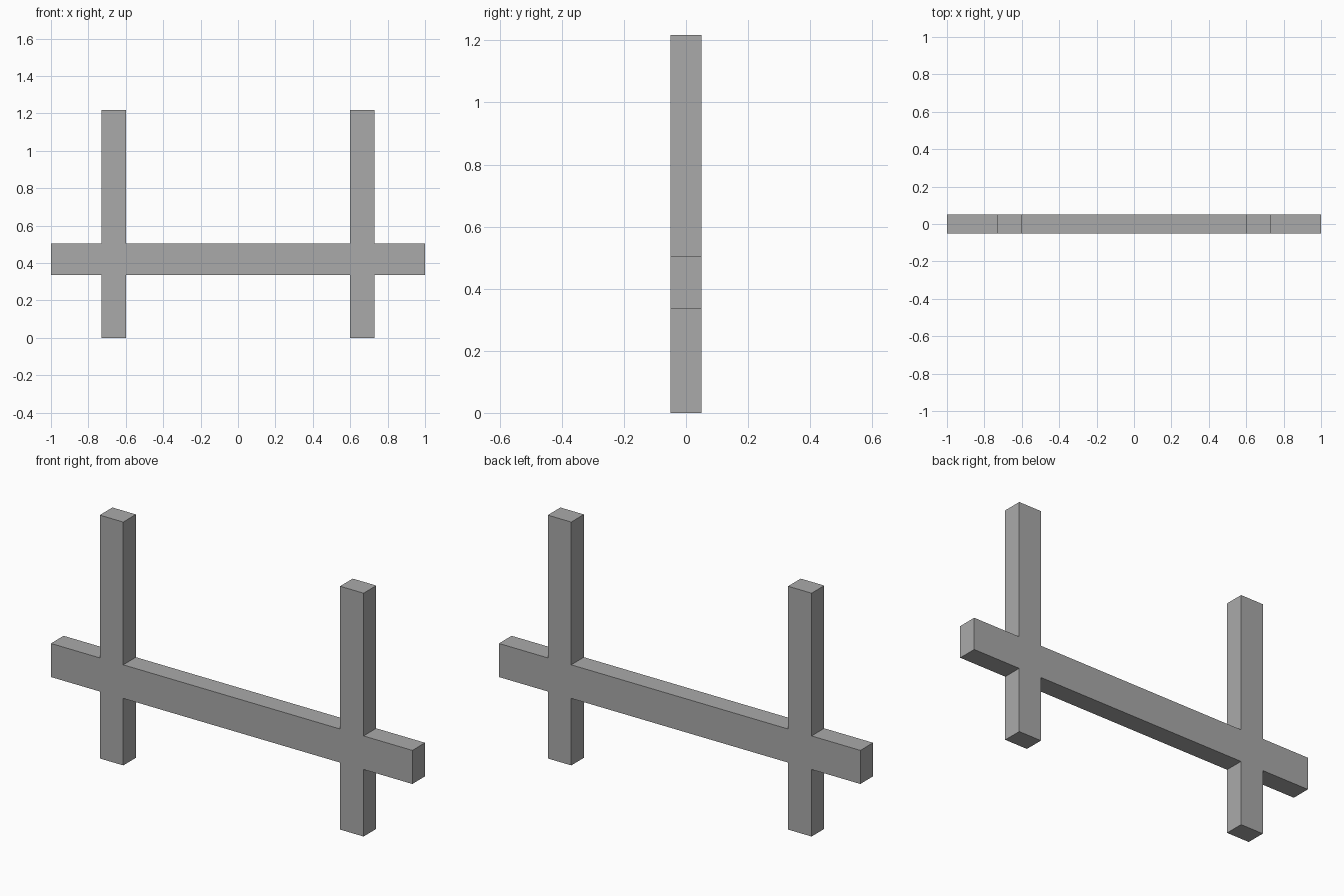
import bpy
import bmesh

cube = bpy.data.objects.get("Cube")
if cube:
    bpy.data.objects.remove(cube, do_unlink=True)

# Plain grey material
GREY = (0.4, 0.4, 0.4, 1.0)
mat = bpy.data.materials.new("plain grey")
mat.use_nodes = True
mat.diffuse_color = GREY
mat.node_tree.nodes["Principled BSDF"].inputs["Base Color"].default_value = GREY

# Front outline divided into cells: one rail row crossed by two post columns
DEPTH = 0.1
x_cuts = [-1.0, -0.73, -0.6, 0.6, 0.73, 1.0]
z_cuts = [0.0, 0.335, 0.503, 1.217]
RAIL_ROW = 1
POST_COLUMNS = (1, 3)

bm = bmesh.new()
for i, (x0, x1) in enumerate(zip(x_cuts, x_cuts[1:])):
    for j, (z0, z1) in enumerate(zip(z_cuts, z_cuts[1:])):
        if j == RAIL_ROW or i in POST_COLUMNS:
            corners = [(x0, z0), (x1, z0), (x1, z1), (x0, z1)]
            bm.faces.new([bm.verts.new((x, -DEPTH / 2, z)) for x, z in corners])
bmesh.ops.remove_doubles(bm, verts=bm.verts, dist=0.0001)

# Thicken the outline into one solid with flush joints
result = bmesh.ops.extrude_face_region(bm, geom=bm.faces[:], use_keep_orig=True)
back = [v for v in result["geom"] if isinstance(v, bmesh.types.BMVert)]
bmesh.ops.translate(bm, verts=back, vec=(0, DEPTH, 0))
bmesh.ops.recalc_face_normals(bm, faces=bm.faces)

mesh = bpy.data.meshes.new("posts_and_rail")
bm.to_mesh(mesh)
bm.free()
mesh.materials.append(mat)
frame = bpy.data.objects.new("posts_and_rail", mesh)
bpy.context.collection.objects.link(frame)
